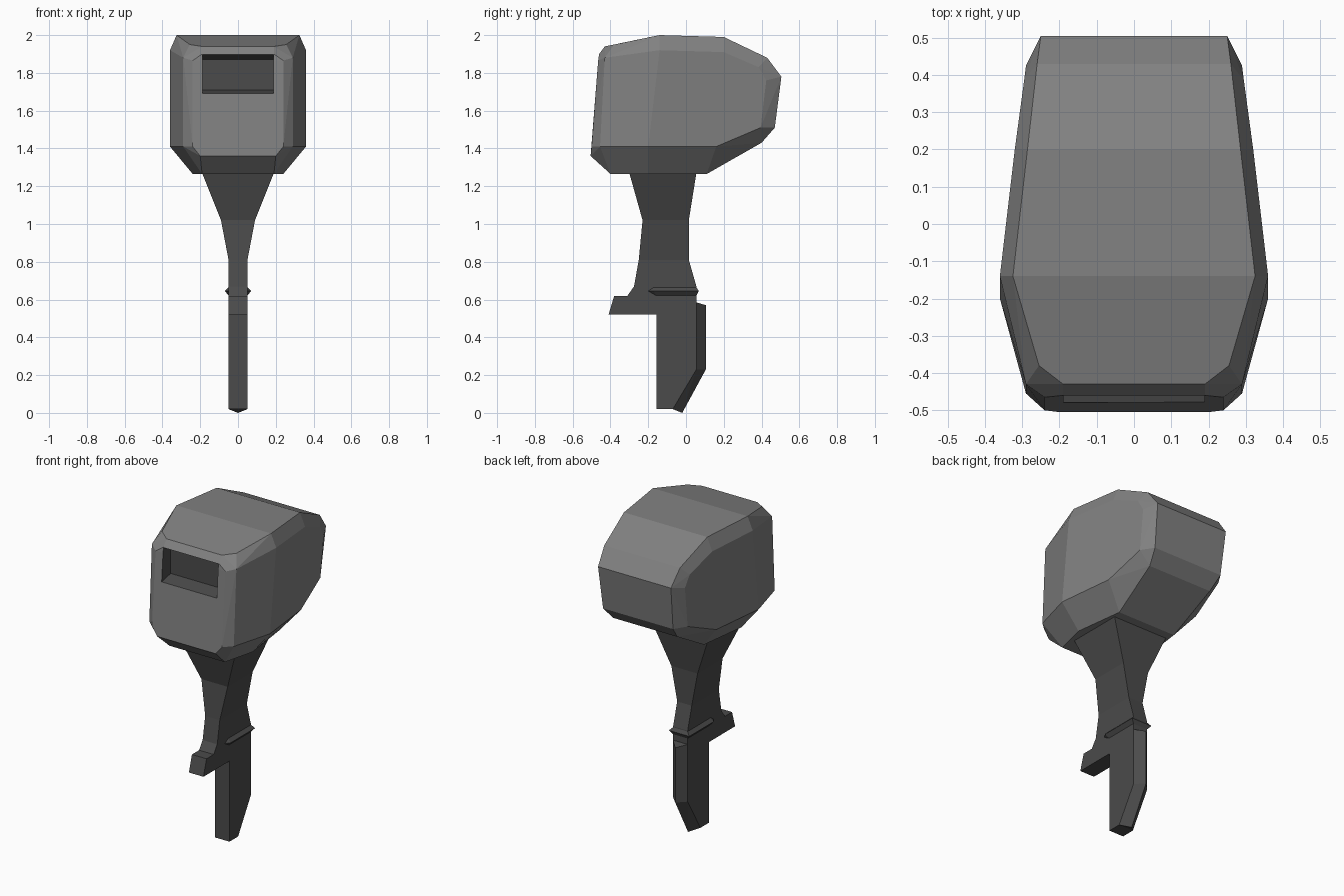
import bpy, bmesh
from mathutils import Vector

if "Cube" in bpy.data.objects:
    bpy.data.objects.remove(bpy.data.objects["Cube"])


def material(name, v):
    m = bpy.data.materials.new(name)
    m.diffuse_color = (v, v, v, 1)
    m.use_nodes = True
    m.node_tree.nodes["Principled BSDF"].inputs["Base Color"].default_value = m.diffuse_color
    return m


GREY = material("cowl grey", 0.22)
DARK = material("dark grey", 0.07)


def finish(bm, name, *mats):
    bmesh.ops.recalc_face_normals(bm, faces=bm.faces[:])
    me = bpy.data.meshes.new(name)
    bm.to_mesh(me)
    bm.free()
    for m in mats:
        me.materials.append(m)
    ob = bpy.data.objects.new(name, me)
    bpy.context.collection.objects.link(ob)
    return ob


def mirrored_hull(name, points, *mats):
    """Convex faceted solid from right-half points, mirrored in x."""
    bm = bmesh.new()
    for x, y, z in points:
        for s in ((1, -1) if x else (1,)):
            bm.verts.new((s * x, y, z))
    res = bmesh.ops.convex_hull(bm, input=bm.verts[:])
    loose = [v for v in bm.verts if not v.link_faces]
    bmesh.ops.delete(bm, geom=loose, context='VERTS')
    bmesh.ops.dissolve_limit(bm, angle_limit=0.05, verts=bm.verts[:], edges=bm.edges[:])
    return finish(bm, name, *mats)


def prism(profile, half):
    """Side profile (y, z) extruded across x."""
    bm = bmesh.new()
    f = bm.faces.new([bm.verts.new((-half, y, z)) for y, z in profile])
    r = bmesh.ops.extrude_face_region(bm, geom=[f])
    vs = [e for e in r["geom"] if isinstance(e, bmesh.types.BMVert)]
    bmesh.ops.translate(bm, verts=vs, vec=(2 * half, 0, 0))
    return bm


# Cowl: faceted shell, stations from front to back
cowl = mirrored_hull("engine_cowl", [
    (.19, -.46, 1.90), (.24, -.465, 1.865), (.24, -.50, 1.41), (.20, -.505, 1.36),
    (.19, -.43, 1.94), (.255, -.38, 1.95), (.29, -.43, 1.88), (.29, -.455, 1.41),
    (.325, -.14, 2.0), (.36, -.14, 1.92), (.36, -.20, 1.41), (.28, -.19, 1.33),
    (.286, .20, 1.99), (.32, .20, 1.91), (.32, .16, 1.41), (.24, .15, 1.33),
    (.26, .43, 1.88), (.295, .385, 1.83), (.29, .425, 1.76), (.288, .395, 1.51),
    (.22, .40, 1.43), (.25, .505, 1.78), (.24, .47, 1.51),
    (.20, -.43, 1.32), (.24, -.20, 1.265), (.19, -.40, 1.265), (.20, .11, 1.265),
], GREY, DARK)

# Recess in the front of the cowl, with its inner faces dark
cutter = finish(prism([(-.58, 1.67), (-.39, 1.71), (-.39, 1.87), (-.58, 1.942)], .189),
                "recess_cutter", GREY)
cutter.hide_render = True
mod = cowl.modifiers.new("recess", 'BOOLEAN')
mod.operation, mod.solver, mod.object = 'DIFFERENCE', 'EXACT', cutter
dg = bpy.context.evaluated_depsgraph_get()
cut = bpy.data.meshes.new_from_object(cowl.evaluated_get(dg))
cowl.modifiers.clear()
cowl.data = cut
bpy.data.objects.remove(cutter)
for p in cut.polygons:
    pts = [cut.vertices[i].co for i in p.vertices]
    inside = all(abs(v.x) < .195 and 1.67 < v.z < 1.925 and v.y < -.38 for v in pts)
    deep = any(v.y > -.40 for v in pts)
    p.material_index = 1 if inside and deep else 0

# Leg: side profile, widened towards the top
bm = prism([(-.30, 1.27), (-.23, 1.02), (-.25, .81), (-.275, .67), (-.31, .62),
            (-.38, .62), (-.41, .52), (-.155, .52), (-.155, .02), (-.07, .02),
            (.055, .23), (.055, .67), (.015, .81), (.015, 1.02), (.055, 1.27)], .05)
for z in (.81, 1.02):
    bmesh.ops.bisect_plane(bm, geom=bm.verts[:] + bm.edges[:] + bm.faces[:],
                           dist=1e-4, plane_co=(0, 0, z), plane_no=(0, 0, 1))
for v in bm.verts:
    if v.co.z > 1.2:
        v.co.x *= 3.8
    elif v.co.z > 1.0:
        v.co.x *= 1.8
finish(bm, "leg", DARK)

# Wedge-shaped trailing edge
mirrored_hull("trailing_edge", [
    (.05, .055, .585), (0, .105, .57), (.05, .055, .23), (0, .105, .23),
    (.05, -.07, .02), (0, -.02, 0)], DARK)

# Sharp horizontal plate around the leg
mirrored_hull("side_plate", [
    (.05, -.20, .645), (.07, -.17, .645), (.07, .068, .645), (.05, -.16, .622),
    (.05, .055, .622), (.05, -.17, .665), (.05, .055, .665)], DARK)
